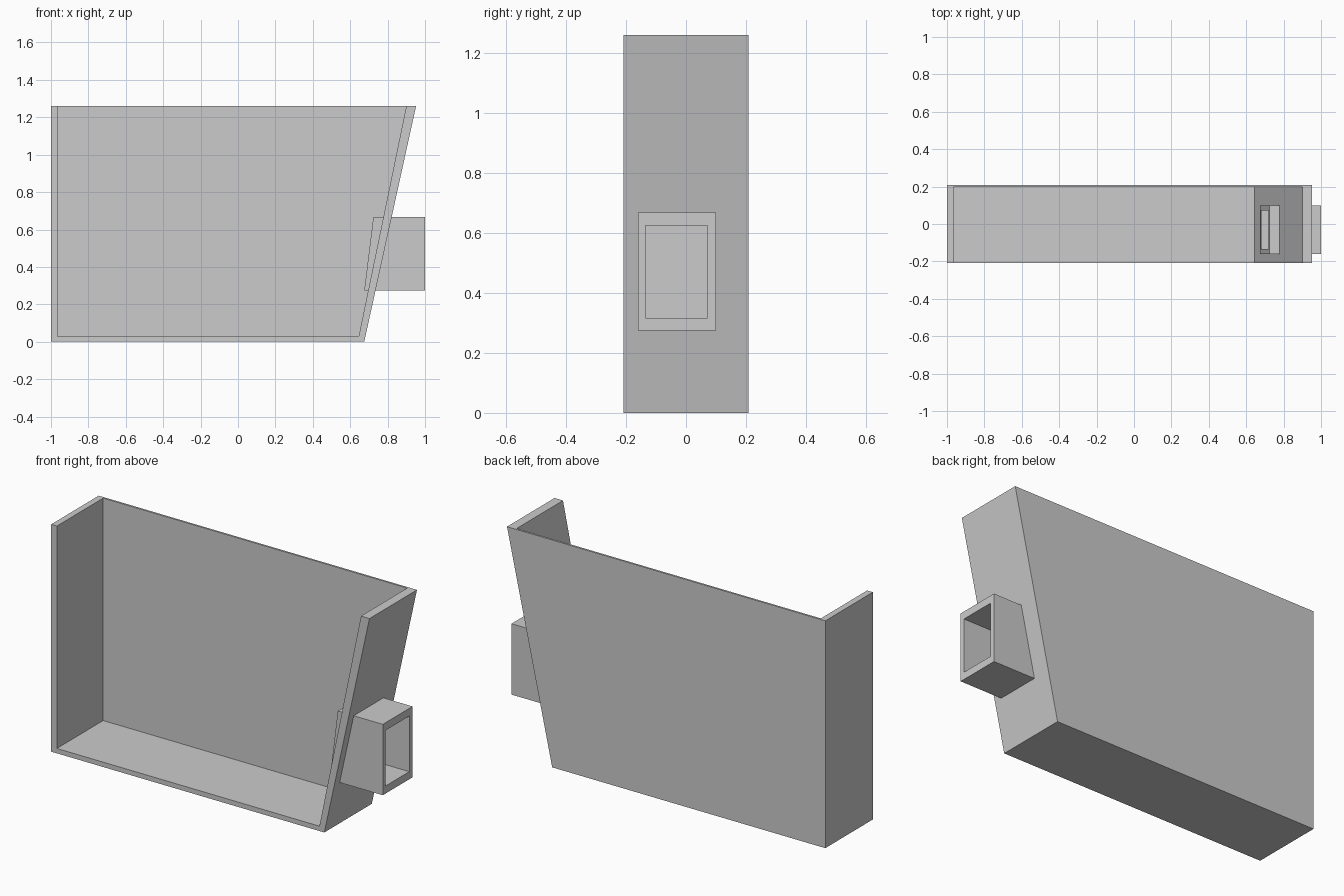
import bpy
import bmesh

if "Cube" in bpy.data.objects:
    bpy.data.objects.remove(bpy.data.objects["Cube"], do_unlink=True)

grey = bpy.data.materials.new("light grey")
grey.use_nodes = True
COLOUR = (0.6, 0.6, 0.6, 1)
grey.diffuse_color = COLOUR
grey.node_tree.nodes["Principled BSDF"].inputs["Base Color"].default_value = COLOUR


def prism(name, profile, y0, y1):
    """Extrude an (x, z) profile from y0 to y1."""
    bm = bmesh.new()
    face = bm.faces.new([bm.verts.new((x, y0, z)) for x, z in profile])
    ext = bmesh.ops.extrude_face_region(bm, geom=[face])["geom"]
    verts = [v for v in ext if isinstance(v, bmesh.types.BMVert)]
    bmesh.ops.translate(bm, verts=verts, vec=(0, y1 - y0, 0))
    bmesh.ops.recalc_face_normals(bm, faces=bm.faces)
    mesh = bpy.data.meshes.new(name)
    bm.to_mesh(mesh)
    bm.free()
    mesh.materials.append(grey)
    obj = bpy.data.objects.new(name, mesh)
    bpy.context.collection.objects.link(obj)
    return obj


def cut(target, cutter):
    mod = target.modifiers.new("cut", "BOOLEAN")
    mod.operation = "DIFFERENCE"
    mod.solver = "EXACT"
    mod.object = cutter
    cutter.hide_render = True
    cutter.hide_viewport = True
    cutter.display_type = "WIRE"


# Open-fronted tray with one leaning side wall
tray = prism("tray", [(-1, 0), (0.675, 0), (0.952, 1.26), (-1, 1.26)], -0.208, 0.208)
cavity = prism("cavity_cutter",
               [(-0.965, 0.027), (0.645, 0.027), (0.9, 1.26), (0.921, 1.36), (-0.965, 1.36)],
               -0.4, 0.197)

# Rectangular spout passing through the leaning wall
spout_profile = [(0.675, 0.275), (1, 0.275), (1, 0.668), (0.724, 0.668)]
spout = prism("spout", spout_profile, -0.16, 0.1)
wall_opening = prism("wall_opening_cutter", spout_profile, -0.16, 0.1)
bore = prism("bore_cutter", [(0.5, 0.317), (1.2, 0.317), (1.2, 0.625), (0.5, 0.625)],
             -0.135, 0.072)

cut(tray, cavity)
cut(tray, wall_opening)
cut(spout, bore)
